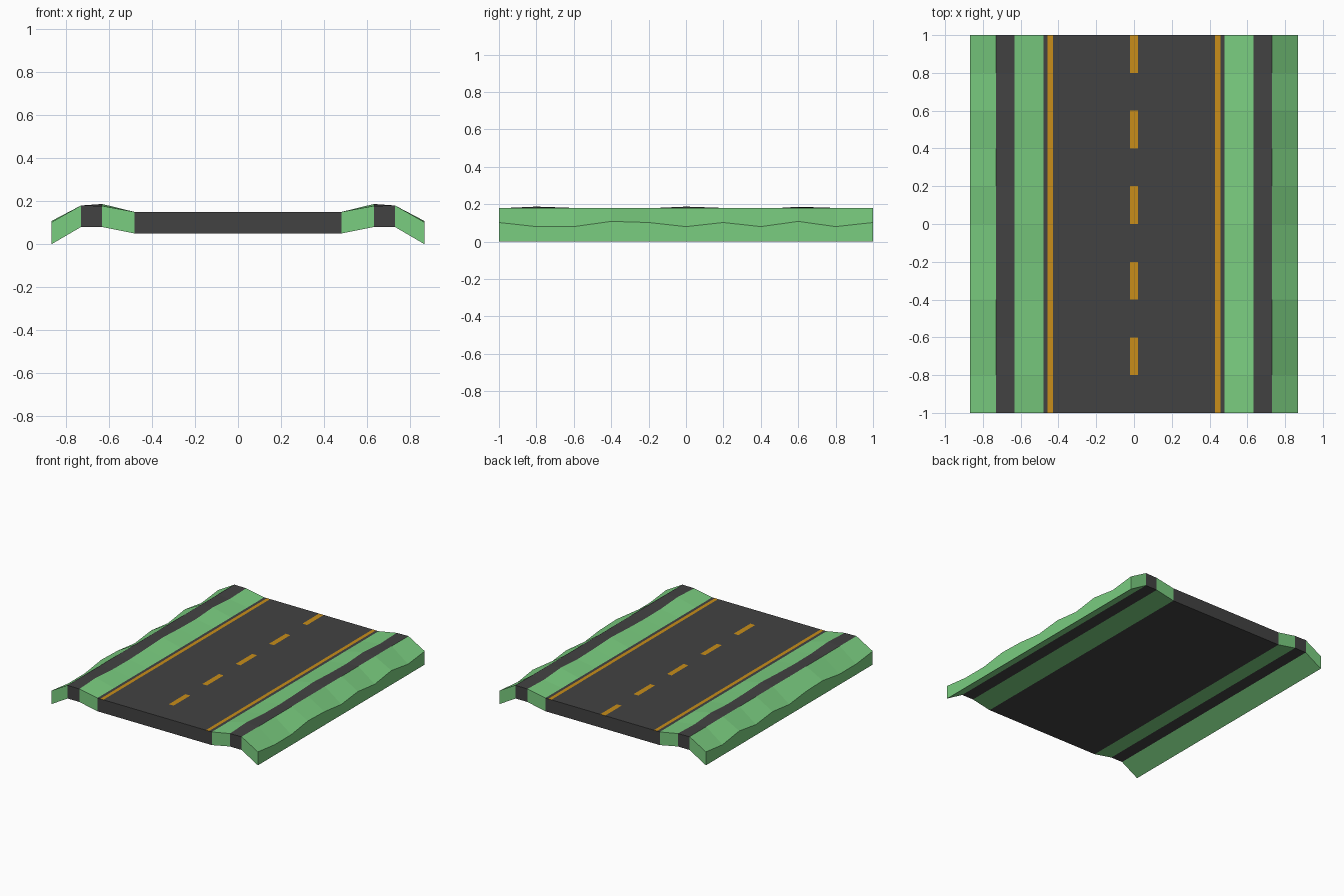
import bpy, bmesh

if "Cube" in bpy.data.objects:
    bpy.data.objects.remove(bpy.data.objects["Cube"])


def material(name, rgb):
    m = bpy.data.materials.new(name)
    m.diffuse_color = (*rgb, 1)
    m.use_nodes = True
    m.node_tree.nodes["Principled BSDF"].inputs["Base Color"].default_value = m.diffuse_color
    return m


ASPHALT = material("asphalt", (0.055, 0.055, 0.055))
GRASS = material("grass", (0.195, 0.61, 0.215))
PAINT = material("yellow_paint", (0.58, 0.27, 0.01))
MATS = [ASPHALT, GRASS, PAINT]

ROWS = [-1 + 0.2 * i for i in range(11)]


def slab(name, xs, top, bottom, paint, base):
    """Closed slab over the x columns and y rows.
    top(c, r), bottom(c) give heights; paint(c, r) the top material,
    base(c) the underside and end material."""
    bm = bmesh.new()
    t = [[bm.verts.new((x, y, top(c, r))) for r, y in enumerate(ROWS)] for c, x in enumerate(xs)]
    b = [[bm.verts.new((x, y, bottom(c))) for y in ROWS] for c, x in enumerate(xs)]

    def face(verts, mat):
        bm.faces.new(verts).material_index = mat

    nc, nr = len(xs) - 1, len(ROWS) - 1
    for c in range(nc):
        for r in range(nr):
            face((t[c][r], t[c + 1][r], t[c + 1][r + 1], t[c][r + 1]), paint(c, r))
            face((b[c][r], b[c][r + 1], b[c + 1][r + 1], b[c + 1][r]), base(c))
        for r in (0, nr):
            face((b[c][r], b[c + 1][r], t[c + 1][r], t[c][r]), base(c))
    for c, mat in ((0, base(0)), (nc, base(nc - 1))):
        for r in range(nr):
            face((b[c][r], b[c][r + 1], t[c][r + 1], t[c][r]), mat)
    bmesh.ops.recalc_face_normals(bm, faces=bm.faces)
    me = bpy.data.meshes.new(name)
    bm.to_mesh(me)
    bm.free()
    for m in MATS:
        me.materials.append(m)
    ob = bpy.data.objects.new(name, me)
    bpy.context.collection.objects.link(ob)
    return ob


# Road slab: edge lines run full length, centre dashes fill every other row
half = [0.02, 0.43, 0.457, 0.48]
road_x = [-x for x in reversed(half)] + half


def road_paint(c, r):
    if c in (1, 5) or (c == 3 and r % 2 == 1):
        return 2
    return 0


slab("road", road_x, lambda c, r: 0.15, lambda c: 0.05, road_paint, lambda c: 0)

# Bank: grass verge, footpath strip, outer grass slope with uneven edges
bank_x = [0.48, 0.632, 0.73, 0.867]
bank_low = [0.05, 0.08, 0.08, 0.0]
path_edge = [0.178, 0.187, 0.174, 0.172, 0.178, 0.187, 0.178, 0.174, 0.186, 0.172, 0.178]
outer_edge = [0.102, 0.08, 0.08, 0.108, 0.102, 0.08, 0.102, 0.08, 0.108, 0.08, 0.102]


def bank_top(c, r):
    return (0.15, path_edge[r], 0.18, outer_edge[r])[c]


def bank_mat(c, r=0):
    return (1, 0, 1)[c]


bank = slab("roadside_banks", bank_x, bank_top, lambda c: bank_low[c], bank_mat, bank_mat)
mirror = bank.modifiers.new("mirror", 'MIRROR')
mirror.use_axis = (True, False, False)
mirror.use_mirror_merge = False
